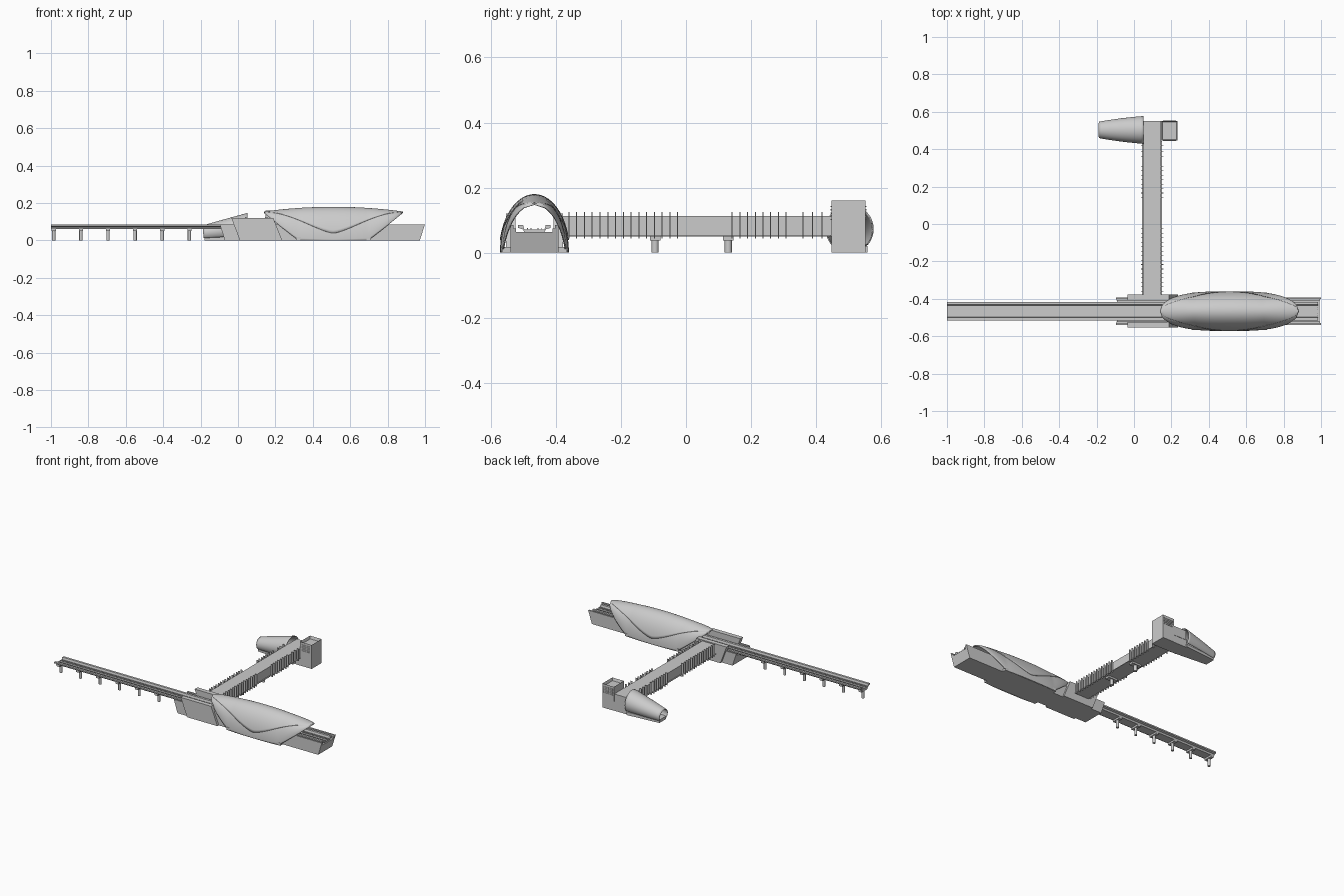
import bpy, bmesh, math

if "Cube" in bpy.data.objects:
    bpy.data.objects.remove(bpy.data.objects["Cube"])

YS = -0.466           # station axis
YN = 0.503            # north entrance axis


def make(name, verts, faces, smooth=False, thick=0):
    me = bpy.data.meshes.new(name)
    me.from_pydata(verts, [], faces)
    bm = bmesh.new()
    bm.from_mesh(me)
    bmesh.ops.remove_doubles(bm, verts=bm.verts, dist=1e-5)
    bmesh.ops.recalc_face_normals(bm, faces=bm.faces)
    bm.to_mesh(me)
    bm.free()
    ob = bpy.data.objects.new(name, me)
    bpy.context.collection.objects.link(ob)
    if thick:
        m = ob.modifiers.new("thickness", 'SOLIDIFY')
        m.thickness, m.offset = thick, 0
    if smooth:
        bpy.ops.object.select_all(action='DESELECT')
        ob.select_set(True)
        bpy.context.view_layer.objects.active = ob
        bpy.ops.object.shade_smooth_by_angle(angle=math.radians(35))
    return ob


def prism(name, profile, x0, x1, s0=0, s1=0, yc=YS):
    """Extrude a (y, z) profile along x; ends lean by s * z."""
    n = len(profile)
    v = [(x0 + s0 * z, yc + y, z) for y, z in profile]
    v += [(x1 + s1 * z, yc + y, z) for y, z in profile]
    f = [tuple(range(n)), tuple(range(n, 2 * n))]
    f += [(i, (i + 1) % n, n + (i + 1) % n, n + i) for i in range(n)]
    return make(name, v, f)


def box(name, x0, x1, y0, y1, z0, z1):
    return prism(name, [(y0, z0), (y1, z0), (y1, z1), (y0, z1)], x0, x1, yc=0)


def grid(name, fn, nu, nv, thick):
    v = [fn(i / nu, j / nv) for i in range(nu + 1) for j in range(nv + 1)]
    w = nv + 1
    f = [(i * w + j, i * w + j + 1, (i + 1) * w + j + 1, (i + 1) * w + j)
         for i in range(nu) for j in range(nv)]
    return make(name, v, f, True, thick)


def mirror_profile(half):
    return half + [(-y, z) for y, z in reversed(half)]


def pier(name, x, y, top, r, cap_x, cap_y):
    bpy.ops.mesh.primitive_cylinder_add(vertices=16, radius=r, depth=top, location=(x, y, top / 2))
    bpy.context.object.name = name
    bpy.ops.object.shade_smooth_by_angle()
    box(name + "_cap", x - cap_x, x + cap_x, y - cap_y, y + cap_y, top - 0.008, top + 0.006)


# Viaduct trough running the whole length, with two rails
trough = mirror_profile([(0.03, 0.062), (0.036, 0.072), (0.05, 0.076), (0.05, 0.085),
                         (0.035, 0.085), (0.031, 0.071)])
prism("viaduct_trough", trough, -1.0, 0.985)
for s in (-1, 1):
    for k in (0.011, 0.021):
        y = YS + s * k
        box("rail", -1.0, 0.985, y - 0.0015, y + 0.0015, 0.07, 0.075)
for i in range(6):
    pier("viaduct_pier", -0.985 + 0.145 * i, YS, 0.058, 0.009, 0.011, 0.03)

# Station base with leaning ends, side walls and stepped platforms
base = mirror_profile([(0.074, 0), (0.074, 0.085), (0.064, 0.085), (0.064, 0.074),
                       (0.056, 0.074), (0.056, 0.064)])
prism("station_base", base, -0.07, 0.972, -0.32, 0.32)
box("canopy_footing", 0.31, 0.71, YS - 0.1, YS + 0.1, 0, 0.018)

# Leaning side blocks of the concourse
for s in (-1, 1):
    prism("concourse_wall", [(s * 0.058, 0), (s * 0.088, 0), (s * 0.088, 0.12), (s * 0.058, 0.12)],
          0.01, 0.236, -0.38, -0.4)


# Station canopy: a long arched shell with a raised upper leaf over two skirts
def canopy_section(u):
    u = min(1, abs(u))
    zb = 0.147 * max(0, (u - 0.5) / 0.5) ** 1.05
    yb = 0.104 * (1 - u ** 3) ** 0.5
    zt = 0.175 - 0.022 * u * u
    zc = 0.038 + 0.112 * math.sin(math.pi / 2 * u) ** 1.4
    ac = math.acos(max(-1, min(1, (zc - zb) / (zt - zb))))
    return zb, yb, zt, ac


def canopy_point(u, a, zb, yb, zt, lift):
    return (0.51 + 0.37 * u, YS + (yb + lift) * math.sin(a), zb + (zt + lift - zb) * math.cos(a))


def upper_leaf(s, t):
    u = 2 * s - 1
    zb, yb, zt, ac = canopy_section(u)
    return canopy_point(u, (2 * t - 1) * ac, zb, yb, zt, 0.003 * (1 - u * u))


def skirt(side):
    def fn(s, t):
        u = 2 * s - 1
        zb, yb, zt, ac = canopy_section(u)
        a = ac * 0.95 + (math.pi / 2 - ac * 0.95) * t
        return canopy_point(u, side * a, zb, yb, zt, 0)
    return fn


grid("canopy_upper_leaf", upper_leaf, 60, 28, 0.004)
grid("canopy_skirt_front", skirt(-1), 60, 10, 0.004)
grid("canopy_skirt_back", skirt(1), 60, 10, 0.004)

# Footbridge with rows of side fins and two piers
box("footbridge", 0.05, 0.145, -0.38, 0.552, 0.05, 0.113)
for side, x in (("left", 0.037), ("right", 0.145)):
    rows = [-0.36 + 0.0239 * i for i in range(15)] + [0.142 + 0.0237 * i for i in range(8)]
    for y in rows + [0.36, 0.389, 0.418]:
        box("fin_" + side, x, x + 0.013, y - 0.0015, y + 0.0015, 0.043, 0.125)
    box("bridge_ledge_" + side, 0.044, 0.151, -0.38, 0.445, 0.05, 0.054)
for y in (-0.095, 0.13):
    pier("bridge_pier", 0.0975, y, 0.046, 0.011, 0.035, 0.016)

# Stair block under the bridge end, lift tower with recessed roof and louvres
box("stair_block", 0.045, 0.15, 0.447, 0.55, 0, 0.06)
tower = box("lift_tower", 0.147, 0.233, 0.447, 0.552, 0, 0.16)
bm = bmesh.new()
bm.from_mesh(tower.data)
top = [f for f in bm.faces if f.normal.z > 0.9]
bmesh.ops.inset_region(bm, faces=top, thickness=0.008)
bmesh.ops.translate(bm, verts=top[0].verts, vec=(0, 0, -0.018))
bm.to_mesh(tower.data)
bm.free()
for y in (0.4465, 0.5525):
    for i in range(5):
        z = 0.1 + 0.01 * i
        box("tower_louvre", 0.155, 0.225, y - 0.002, y + 0.002, z, z + 0.004)


# Tapering entrance shell, open at the narrow end, with a floor
def entrance(s, t):
    x = -0.185 + 0.235 * s
    h = 0.078 + 0.067 * s
    w = 0.042 + 0.03 * s + 0.012 * s * (1 - s)
    a = math.radians(130) * (2 * t - 1)
    z = max(0.002, h * 0.5 + h * 0.5 * math.cos(a))
    return (x - 0.05 * (1 - s) * (z - 0.03) * 2, YN + w * math.sin(a), z)


grid("entrance_shell", entrance, 16, 32, 0.004)
make("entrance_floor",
     [(x, YN + s * w, z) for z in (0, 0.02) for x, w in ((-0.18, 0.035), (0.05, 0.055)) for s in (-1, 1)],
     [(0, 1, 3, 2), (4, 5, 7, 6), (0, 1, 5, 4), (2, 3, 7, 6), (0, 2, 6, 4), (1, 3, 7, 5)])
